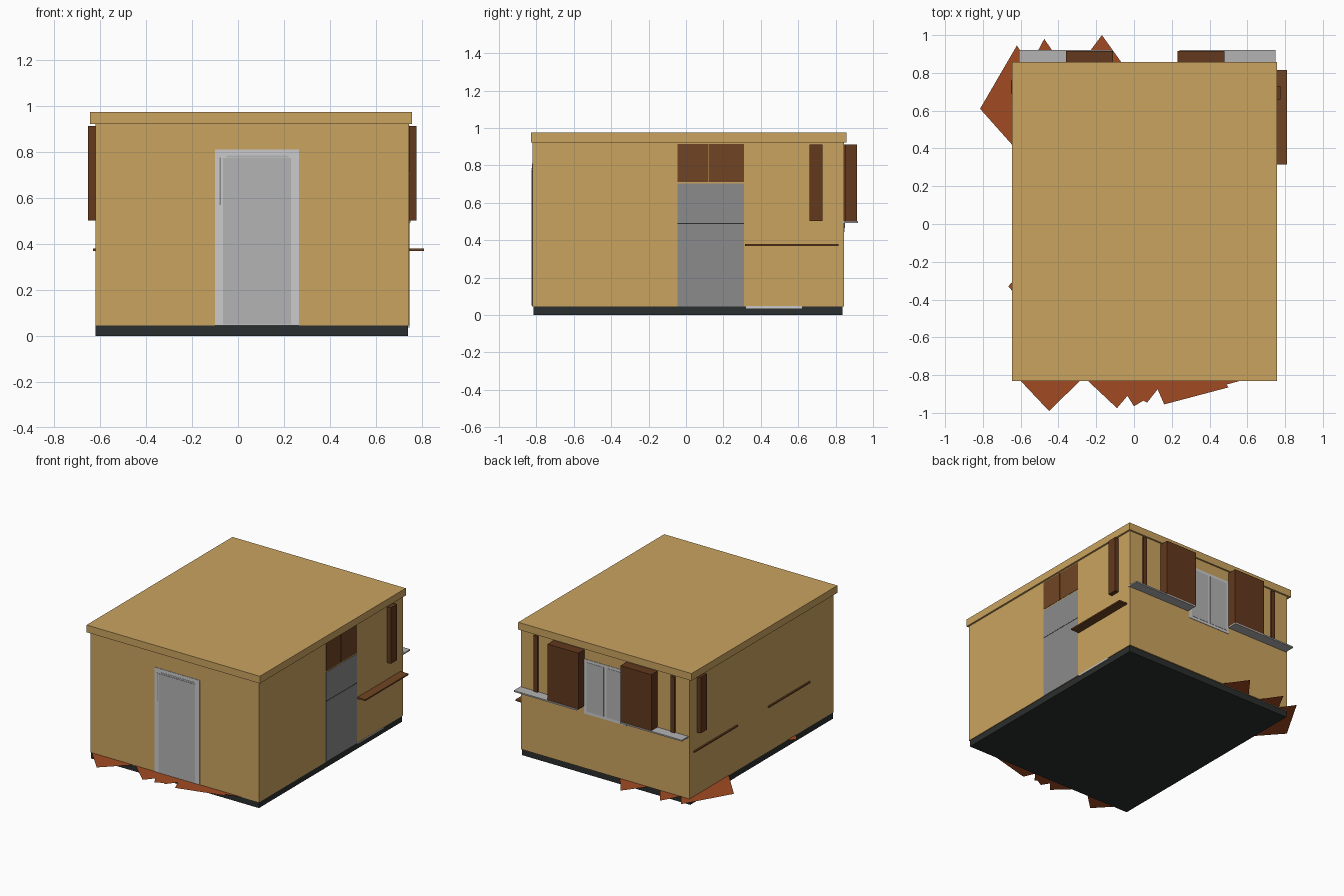
import bpy
import bmesh

cube = bpy.data.objects.get("Cube")
if cube:
    bpy.data.objects.remove(cube, do_unlink=True)


def material(name, *rgb):
    linear = [(c / 255 / 12.92) if c < 11 else ((c / 255 + 0.055) / 1.055) ** 2.4 for c in rgb]
    m = bpy.data.materials.new(name)
    m.use_nodes = True
    m.diffuse_color = (*linear, 1)
    m.node_tree.nodes["Principled BSDF"].inputs["Base Color"].default_value = (*linear, 1)
    return m


TAN = material("tan plaster", 203, 164, 96)
BASE = material("charcoal", 43, 46, 46)
LIGHT = material("pale trim", 203, 203, 203)
GREY = material("light grey", 180, 180, 180)
STEEL = material("steel grey", 139, 139, 139)
WOOD = material("brown wood", 112, 69, 36)
DARK = material("dark wood", 98, 56, 28)
RUST = material("rust", 162, 75, 34)


def finish(name, bm, mat):
    mesh = bpy.data.meshes.new(name)
    bm.to_mesh(mesh)
    bm.free()
    mesh.materials.append(mat)
    ob = bpy.data.objects.new(name, mesh)
    bpy.context.scene.collection.objects.link(ob)
    return ob


def box(name, x, y, z, mat):
    """Box from (low, high) ranges along each axis."""
    bm = bmesh.new()
    bmesh.ops.create_cube(bm, size=1)
    for v in bm.verts:
        v.co = [r[0] if c < 0 else r[1] for c, r in zip(v.co, (x, y, z))]
    return finish(name, bm, mat)


def sheet(name, points, z, mat):
    bm = bmesh.new()
    bm.faces.new([bm.verts.new((x, y, z)) for x, y in points])
    bmesh.ops.recalc_face_normals(bm, faces=bm.faces)
    return finish(name, bm, mat)


WEST, EAST, FRONT, BACK = -0.62, 0.745, -0.82, 0.845

# Main shell
box("base_slab", (-0.62, 0.74), (-0.815, 0.837), (0, 0.045), BASE)
box("walls", (WEST, EAST), (FRONT, BACK), (0.045, 0.925), TAN)
box("roof", (-0.645, 0.758), (-0.83, 0.857), (0.922, 0.975), TAN)

# Front door
box("door_frame", (-0.10, 0.265), (FRONT - 0.003, FRONT), (0.045, 0.81), LIGHT)
box("door", (-0.065, 0.23), (FRONT - 0.006, FRONT), (0.05, 0.773), GREY)
box("door_hinge_strip", (-0.08, -0.074), (FRONT - 0.005, FRONT), (0.57, 0.775), STEEL)
box("door_closer", (-0.05, 0.22), (FRONT - 0.005, FRONT), (0.777, 0.785), GREY)

# Fridge and the cupboards over it, flush in the side wall
side = (EAST - 0.01, EAST + 0.002)
box("fridge_lower_door", side, (-0.045, 0.31), (0.045, 0.487), STEEL)
box("fridge_seam", (side[0], EAST + 0.001), (-0.045, 0.31), (0.487, 0.493), BASE)
box("fridge_upper_door", side, (-0.045, 0.31), (0.493, 0.702), STEEL)
for name, y in (("front", (-0.045, 0.121)), ("back", (0.124, 0.31))):
    box("fridge_cupboard_" + name, side, y, (0.71, 0.915), WOOD)

# Side shelves
box("shelf_left", (EAST - 0.01, 0.81), (0.315, 0.815), (0.37, 0.38), WOOD)
box("shelf_right_back", (WEST - 0.011, WEST), (0.30, 0.80), (0.37, 0.38), WOOD)
box("shelf_right_front", (WEST - 0.011, WEST), (-0.54, -0.06), (0.37, 0.38), WOOD)

# Upright cupboard ends poking through the walls
tall = (0.502, 0.912)
box("upright_left", (EAST - 0.01, 0.776), (0.66, 0.73), tall, DARK)
box("upright_right", (-0.652, WEST + 0.01), (0.69, 0.76), tall, DARK)
for name, x in (("left", 0.62), ("right", -0.49)):
    box("back_upright_" + name, (x - 0.016, x + 0.016), (BACK - 0.01, 0.856), tall, DARK)

# Back cupboards and counters
for name, cupboard, counter in (("left", (0.23, 0.48), (0.24, 0.75)),
                                ("right", (-0.36, -0.11), (-0.61, -0.11))):
    box("back_cupboard_" + name, cupboard, (BACK - 0.01, 0.915), tall, DARK)
    box("counter_" + name, counter, (BACK - 0.01, 0.92), (0.492, 0.502), GREY)

# Back window with two panes
box("window_frame", (-0.11, 0.232), (BACK - 0.005, BACK + 0.003), (0.445, 0.845), LIGHT)
for name, x in (("left", (0.072, 0.21)), ("right", (-0.09, 0.05))):
    box("window_pane_" + name, x, (BACK, BACK + 0.005), (0.465, 0.825), GREY)

# Pale skirting at the foot of the side wall
box("skirting", (0.73, EAST + 0.002), (0.32, 0.62), (0.036, 0.047), LIGHT)

# Jagged ground sheet showing around the foot of the walls
LEVEL = 0.046
sheet("ground_shard_front", [(-0.61, -0.82), (-0.45, -0.99), (-0.275, -0.82)], LEVEL, RUST)
sheet("ground_shard_door", [(-0.255, -0.82), (-0.09, -0.975), (-0.035, -0.91), (0, -0.965),
                            (0.05, -0.935), (0.07, -0.945), (0.125, -0.875), (0.16, -0.955),
                            (0.5, -0.865), (0.49, -0.85), (0.6, -0.82)], LEVEL, RUST)
sheet("ground_shard_corner", [(-0.62, 0.945), (-0.815, 0.61), (-0.61, 0.38), (-0.55, 0.84)],
      LEVEL, RUST)
sheet("ground_shard_back", [(-0.55, 0.84), (-0.475, 0.98), (-0.38, 0.84)], LEVEL, RUST)
sheet("ground_shard_back_middle", [(-0.29, 0.84), (-0.17, 1.0), (-0.055, 0.84)], LEVEL, RUST)
sheet("ground_shard_side", [(-0.615, -0.39), (-0.665, -0.33), (-0.615, -0.27)], LEVEL, RUST)
